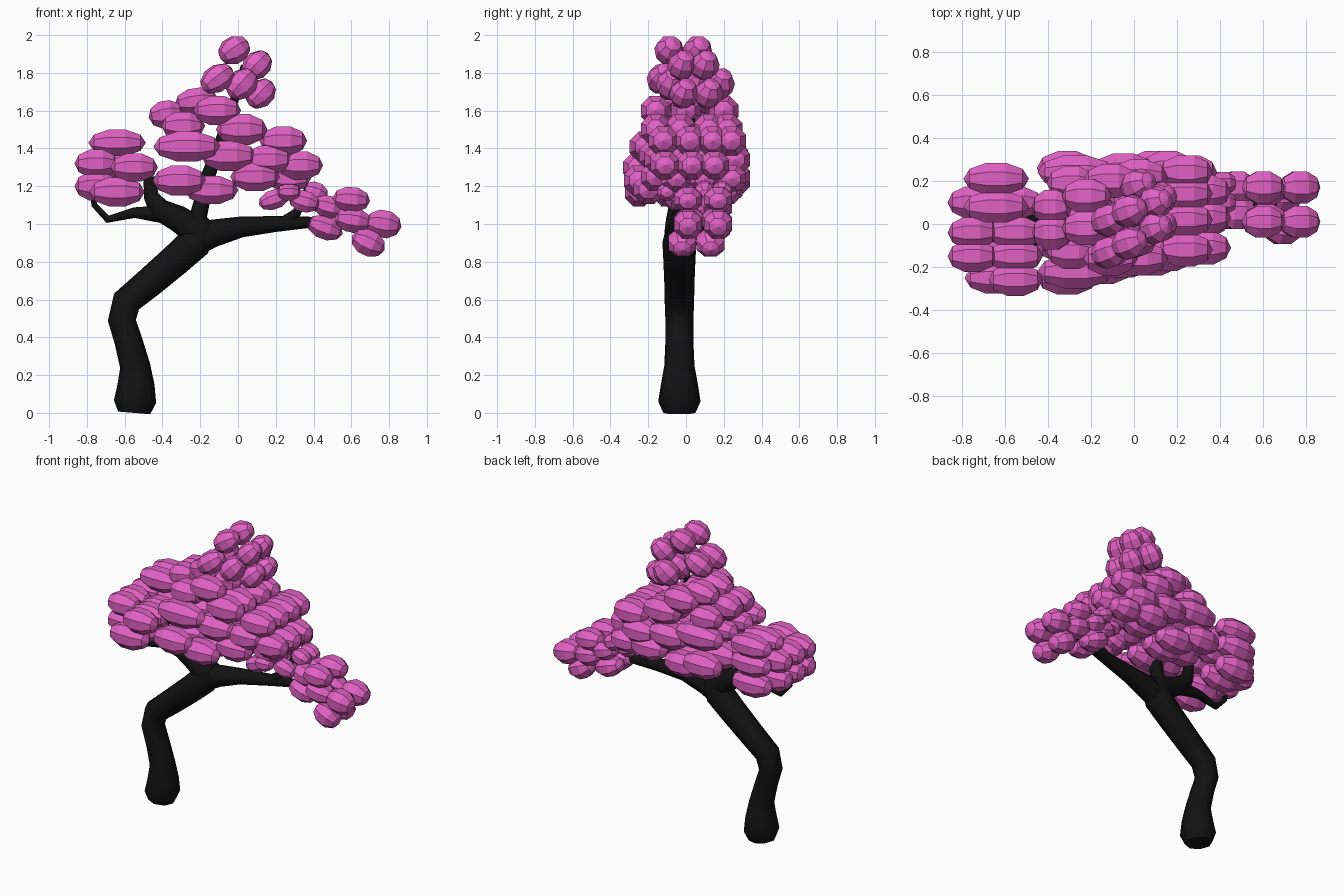
import bpy, bmesh
from math import radians
from mathutils import Matrix


def material(name, color):
    m = bpy.data.materials.new(name)
    m.diffuse_color = color
    return m


BARK = material("bark", (0.006, 0.006, 0.006, 1))
PINK = material("blossom", (0.75, 0.12, 0.55, 1))


def limb(name, points):
    """Tapered eight-sided tube through (x, y, z, radius) points."""
    curve = bpy.data.curves.new(name + "_path", "CURVE")
    curve.dimensions = "3D"
    curve.bevel_depth = 1
    curve.bevel_resolution = 2
    curve.use_fill_caps = True
    spline = curve.splines.new("POLY")
    spline.points.add(len(points) - 1)
    for p, (x, y, z, r) in zip(spline.points, points):
        p.co = (x, y, z, 1)
        p.radius = r
    tmp = bpy.data.objects.new(name + "_path", curve)
    bpy.context.collection.objects.link(tmp)
    dg = bpy.context.evaluated_depsgraph_get()
    mesh = bpy.data.meshes.new_from_object(tmp.evaluated_get(dg))
    bpy.data.objects.remove(tmp)
    mesh.materials.clear()
    mesh.materials.append(BARK)
    bpy.context.collection.objects.link(bpy.data.objects.new(name, mesh))


def cluster(name, ry, yaw, rows):
    """Faceted puffs; each row is x, z, x radius, z radius, tilt, y positions."""
    bm = bmesh.new()
    for x, z, rx, rz, tilt, ys in rows:
        for y in ys:
            m = (Matrix.Translation((x, y, z))
                 @ Matrix.Rotation(radians(yaw), 4, "Z")
                 @ Matrix.Rotation(-radians(tilt), 4, "Y")
                 @ Matrix.Diagonal((rx, ry, rz, 1))
                 @ Matrix.Rotation(radians(90), 4, "Y")
                 @ Matrix.Rotation(radians(22.5), 4, "Z")
                 @ Matrix.Scale(1.05, 4))
            bmesh.ops.create_uvsphere(bm, u_segments=8, v_segments=5, radius=1, matrix=m)
    mesh = bpy.data.meshes.new(name)
    bm.to_mesh(mesh)
    bm.free()
    mesh.materials.append(PINK)
    bpy.context.collection.objects.link(bpy.data.objects.new(name, mesh))


# Trunk and branches
limb("trunk", [(-.55, -.035, 0, .085), (-.545, -.035, .06, .112), (-.54, -.035, .15, .098),
               (-.545, -.035, .25, .08), (-.58, -.035, .38, .074), (-.615, -.035, .49, .074),
               (-.59, -.035, .59, .078), (-.47, -.035, .69, .08), (-.33, -.035, .81, .085),
               (-.23, -.035, .9, .09), (-.19, -.03, .98, .075), (-.24, -.03, 1.06, .04)])
limb("right_branch", [(-.26, -.035, .88, .07), (-.14, -.03, .95, .075), (.02, -.02, .985, .055),
                      (.2, .01, 1.0, .042), (.4, .05, 1.01, .028), (.55, .08, .99, .018),
                      (.66, .09, .95, .012)])
limb("left_branch", [(-.2, -.035, .95, .08), (-.32, -.035, 1.03, .07), (-.42, -.035, 1.08, .06),
                     (-.46, -.035, 1.15, .04), (-.47, -.035, 1.25, .03)])
limb("left_twig", [(-.38, -.035, 1.05, .05), (-.55, -.035, 1.06, .028), (-.69, -.035, 1.025, .02),
                   (-.76, -.035, 1.1, .016), (-.78, -.035, 1.2, .012)])
limb("right_twig", [(.25, .02, 1.01, .035), (.31, .03, 1.06, .025), (.36, .07, 1.15, .018),
                    (.36, .1, 1.22, .012)])
limb("core_branch", [(-.22, -.03, 1.0, .05), (-.16, 0, 1.25, .04), (-.05, .02, 1.55, .03),
                     (.03, .02, 1.84, .015)])

# Blossom puffs
cluster("crown_blossom", .075, 20, [
    (-.02, 1.92, .085, .073, 30, (-.09, .06)),
    (.1, 1.84, .085, .07, 45, (-.02, .1)),
    (-.11, 1.77, .095, .07, 35, (-.13, .02)),
    (.12, 1.69, .085, .07, 45, (-.01, .12)),
    (.02, 1.74, .09, .075, 45, (-.08, .06, .18))])
cluster("middle_blossom", .085, 0, [
    (-.22, 1.65, .11, .075, 8, (-.02, .13)),
    (-.11, 1.6, .12, .083, 0, (-.16, 0, .2)),
    (-.38, 1.58, .09, .078, 10, (-.04, .08)),
    (-.29, 1.52, .11, .08, 0, (-.13, .04, .19)),
    (.02, 1.5, .13, .088, 0, (-.16, -.03, .12, .22)),
    (.24, 1.44, .12, .083, 0, (-.12, .02, .14, .24)),
    (-.27, 1.41, .17, .085, 0, (-.22, -.08, .08, .24)),
    (-.05, 1.36, .14, .085, 0, (-.17, 0, .15, .25)),
    (.33, 1.31, .115, .08, 0, (-.11, .03, .15))])
cluster("lower_blossom", .085, 0, [
    (.16, 1.34, .12, .083, 0, (-.14, 0, .13, .26)),
    (-.31, 1.23, .135, .085, 0, (-.25, -.1, .07, .26)),
    (.09, 1.25, .125, .083, 0, (-.16, 0, .14, .26)),
    (-.14, 1.18, .135, .08, 0, (-.2, -.05, .1, .22)),
    (.27, 1.24, .11, .075, 0, (-.05, .1, .24))])
cluster("left_blossom", .08, 0, [
    (-.64, 1.43, .145, .075, 0, (.08, .21)),
    (-.55, 1.3, .12, .08, 0, (-.26, -.15, -.04, .1)),
    (-.64, 1.31, .14, .08, 0, (.21,)),
    (-.75, 1.32, .11, .08, 0, (-.15, -.04, .1)),
    (-.75, 1.2, .11, .083, 0, (-.15, -.04, .1)),
    (-.64, 1.17, .14, .083, 0, (-.25, -.1, .06, .2))])
cluster("right_blossom", .08, 0, [
    (.6, 1.13, .095, .07, -5, (.01, .17)),
    (.77, 1.0, .092, .078, -10, (.01, .17)),
    (.69, .9, .09, .073, -25, (-.02, .13)),
    (.61, 1.02, .095, .07, -10, (.02, .16)),
    (.46, .98, .095, .065, -20, (.05, .16)),
    (.48, 1.09, .085, .063, -15, (.05, .17))])
cluster("twig_blossom", .055, 0, [
    (.35, 1.12, .08, .06, -15, (0, .12)),
    (.19, 1.13, .08, .055, 20, (-.06, .05)),
    (.27, 1.17, .06, .05, 0, (-.1, 0, .1)),
    (.41, 1.17, .065, .055, -20, (.1, .19))])
